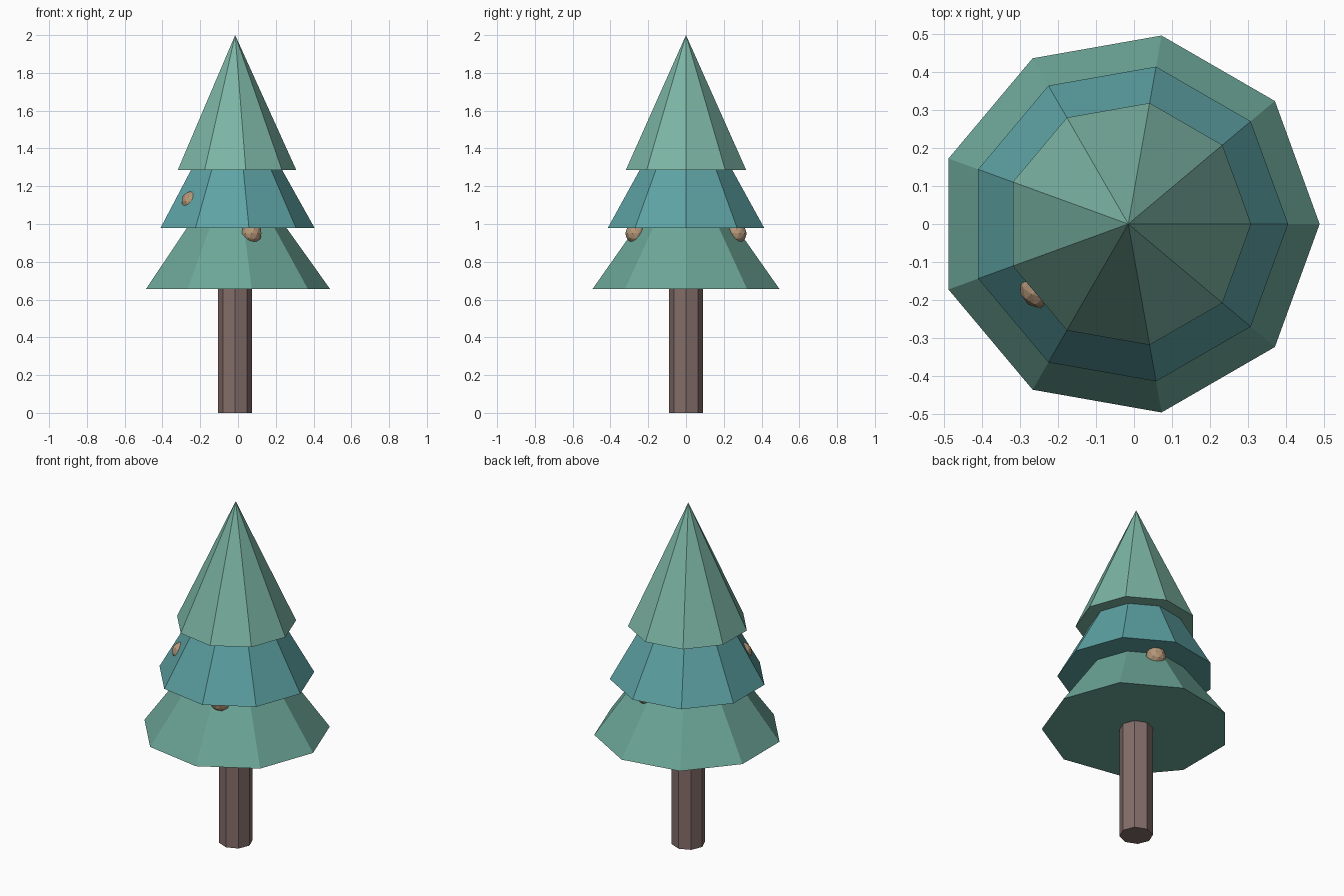
import bpy
from math import cos, sin, pi, radians

if "Cube" in bpy.data.objects:
    bpy.data.objects.remove(bpy.data.objects["Cube"])

AXIS_X = -0.015  # the tree stands slightly left of the bounding-box centre


def material(name, rgb):
    m = bpy.data.materials.new(name)
    m.diffuse_color = (*rgb, 1)
    m.use_nodes = True
    m.node_tree.nodes["Principled BSDF"].inputs["Base Color"].default_value = m.diffuse_color
    return m


def ring(n, r, z):
    return [(AXIS_X + r * cos(2 * pi * i / n), r * sin(2 * pi * i / n), z) for i in range(n)]


def add_mesh(name, verts, faces, mat):
    me = bpy.data.meshes.new(name)
    me.from_pydata(verts, [], faces)
    me.materials.append(mat)
    bpy.context.collection.objects.link(bpy.data.objects.new(name, me))


def cone(name, n, r, z0, z1, mat):
    faces = [(i, (i + 1) % n, n) for i in range(n)] + [tuple(reversed(range(n)))]
    add_mesh(name, ring(n, r, z0) + [(AXIS_X, 0, z1)], faces, mat)


def prism(name, n, r, z0, z1, mat):
    faces = [(i, (i + 1) % n, n + (i + 1) % n, n + i) for i in range(n)]
    faces += [tuple(reversed(range(n))), tuple(range(n, 2 * n))]
    add_mesh(name, ring(n, r, z0) + ring(n, r, z1), faces, mat)


bark = material("bark", (0.23, 0.155, 0.145))
green = material("green", (0.15, 0.38, 0.31))
teal = material("teal", (0.11, 0.36, 0.37))
pale = material("pale_green", (0.20, 0.46, 0.37))
tan = material("tan", (0.46, 0.31, 0.19))

# Trunk
prism("trunk", 8, 0.09, 0, 0.72, bark)

# Three overlapping tiers of foliage
cone("lower_foliage", 9, 0.503, 0.655, 1.36, green)
cone("middle_foliage", 9, 0.42, 0.98, 1.73, teal)
cone("upper_foliage", 9, 0.323, 1.287, 2.0, pale)

# Pine cones half sunk into the foliage: angle, distance from axis, height
for i, (a, r, z) in enumerate([(72, 0.28, 0.95), (216, 0.285, 1.12), (288, 0.28, 0.95)]):
    a = radians(a)
    bpy.ops.mesh.primitive_ico_sphere_add(
        subdivisions=2, radius=0.055, location=(AXIS_X + r * cos(a), r * sin(a), z))
    ob = bpy.context.object
    ob.name = f"pine_cone_{i + 1}"
    ob.data.materials.append(tan)
